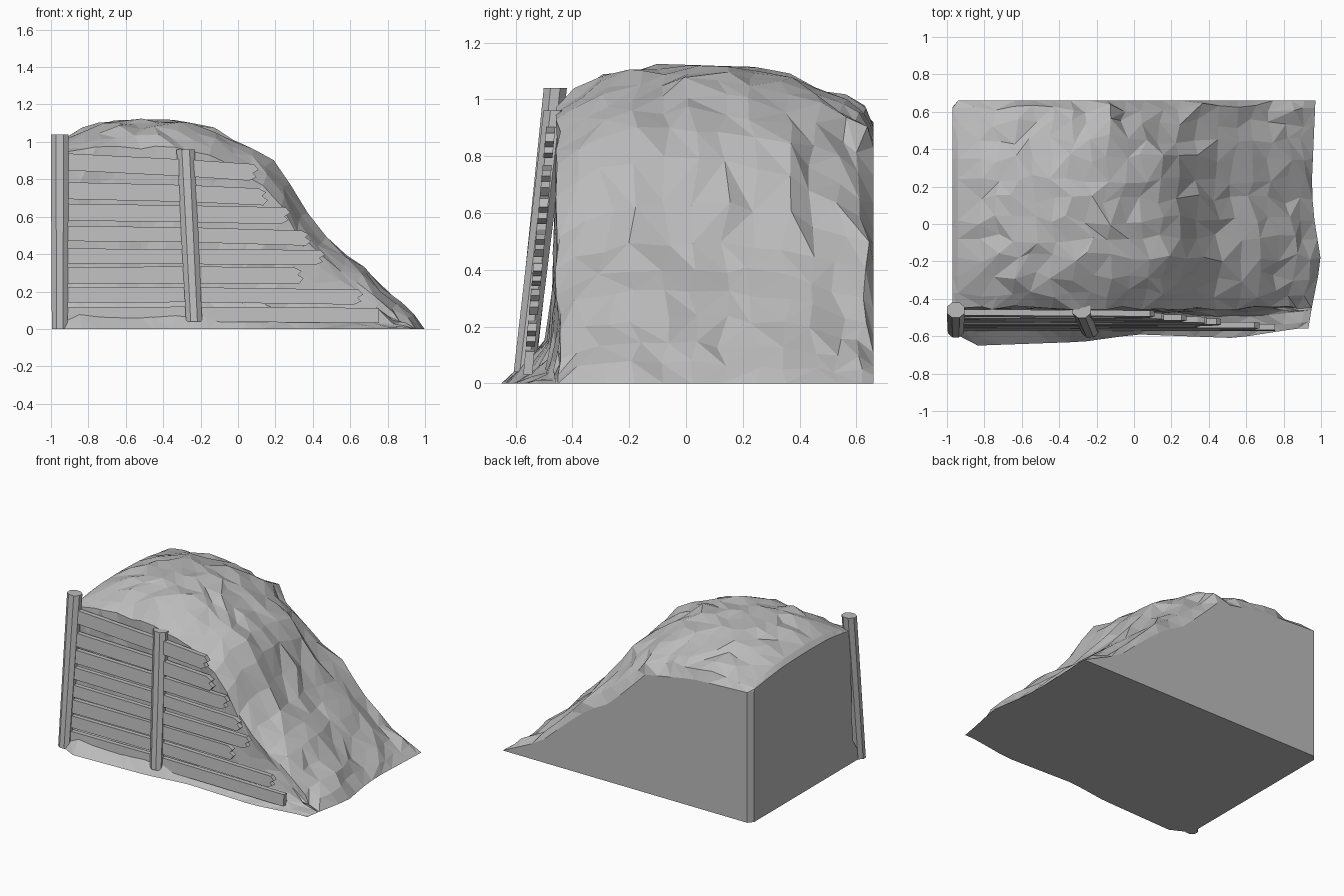
import bpy
import bmesh
import math
import random
from mathutils import Vector

random.seed(4)
if "Cube" in bpy.data.objects:
    bpy.data.objects.remove(bpy.data.objects["Cube"])

grey = bpy.data.materials.new("plain grey")
grey.use_nodes = True
grey.diffuse_color = (0.5, 0.5, 0.5, 1)
grey.node_tree.nodes["Principled BSDF"].inputs["Base Color"].default_value = (0.5, 0.5, 0.5, 1)


def finish(bm, name):
    bmesh.ops.recalc_face_normals(bm, faces=bm.faces)
    mesh = bpy.data.meshes.new(name)
    bm.to_mesh(mesh)
    bm.free()
    mesh.materials.append(grey)
    obj = bpy.data.objects.new(name, mesh)
    bpy.context.collection.objects.link(obj)
    return obj


def interp(points, x):
    """Piecewise linear curve."""
    if x <= points[0][0]:
        return points[0][1]
    for (x0, y0), (x1, y1) in zip(points, points[1:]):
        if x <= x1:
            return y0 + (y1 - y0) * (x - x0) / (x1 - x0)
    return points[-1][1]


# Earth bank: height curves along x for the crest, front lip and back cut
CREST = [(-0.97, 0.98), (-0.94, 1.01), (-0.8, 1.08), (-0.63, 1.12), (-0.4, 1.12), (-0.18, 1.09),
         (0, 1.0), (0.14, 0.93), (0.3, 0.76), (0.4, 0.58), (0.5, 0.46), (0.68, 0.32), (0.95, 0.06), (1, 0)]
LIP = [(-0.97, 0.94), (-0.6, 0.98), (-0.2, 0.95), (0.1, 0.82), (0.27, 0.66), (0.4, 0.47),
       (0.5, 0.37), (0.7, 0.23), (0.88, 0.08), (1, 0)]
BACK = [(-0.97, 0.92), (-0.5, 0.9), (-0.12, 0.83), (-0.02, 0.72), (0.16, 0.55), (0.33, 0.46),
        (0.5, 0.32), (0.7, 0.14), (1, 0)]
TOE = [(-0.97, -0.58), (-0.83, -0.65), (-0.25, -0.63), (0.05, -0.59), (0.6, -0.61), (0.93, -0.56)]
END = [(-0.57, 0.93), (-0.45, 0.95), (-0.2, 1.0), (0.05, 0.96), (0.2, 0.95), (0.66, 0.97)]
SHAPE = [(-0.45, 0), (-0.35, 0.5), (-0.2, 0.93), (0, 1), (0.2, 0.95), (0.34, 0.85),
         (0.5, 0.55), (0.62, 0.3), (0.66, 0)]
LEFT, REAR = -0.97, 0.66
columns = [LEFT, -0.94] + [-0.83 + 0.1 * i for i in range(18)] + [0.94, 1.0]
rises = [0, 0.07, 0.16, 0.35, 0.6, 0.82]
depths = [-0.45, -0.37, -0.28, -0.18, -0.08, 0.02, 0.13, 0.24, 0.35, 0.45, 0.54, 0.62, REAR]


def jitter(amount):
    return random.uniform(-amount, amount)


bm = bmesh.new()
grid = []
for ci, x in enumerate(columns):
    edge = ci in (0, len(columns) - 1)
    lip, crest, back = interp(LIP, x), interp(CREST, x), interp(BACK, x)
    section = []
    for rise in rises:
        # steep front with a flared toe
        flare = max(0, 1 - rise / 0.2) ** 1.3
        section.append((-0.47 + 0.02 * rise + (interp(TOE, x) + 0.47) * flare, lip * rise))
    for y in depths:
        base = lip if y < 0 else back
        section.append((y, base + (crest - base) * interp(SHAPE, y)))
    row = []
    for ri, (y, z) in enumerate(section):
        on_rim = ri in (0, len(section) - 1)
        if ci == 0 and y > 0.6:
            y = min(y, 0.625)
        px = LEFT + (interp(END, y) - LEFT) * (x - LEFT) / (1 - LEFT)
        if not edge and not on_rim and ci > 1:
            px += jitter(0.025)
            y = min(y + jitter(0.012 if ri < 7 else 0.028), REAR - 0.01)
            z = max(z + jitter(0.014), 0.01)
        row.append(bm.verts.new((px, y, z)))
    grid.append(row)

for a, b in zip(grid, grid[1:]):
    for i in range(len(a) - 1):
        quad = [a[i], b[i], b[i + 1], a[i + 1]]
        k = random.randint(0, 1)
        bm.faces.new((quad[k], quad[k + 1], quad[k + 2]))
        bm.faces.new((quad[k], quad[k + 2], quad[(k + 3) % 4]))

# Flat cut sides, chamfered rear corner and underside
c1 = bm.verts.new((grid[0][-1].co.x, grid[0][-1].co.y, 0))
c2 = bm.verts.new((grid[1][-1].co.x, REAR, 0))
bm.faces.new(grid[0] + [c1])
bm.faces.new([grid[0][-1], grid[1][-1], c2, c1])
bm.faces.new([row[-1] for row in grid[1:]] + [c2])
bm.faces.new([row[0] for row in grid] + grid[-1][1:] + [c2, c1])
bmesh.ops.remove_doubles(bm, verts=bm.verts, dist=0.0005)
finish(bm, "earth_bank")


# Leaning eight-sided posts
def post(name, bottom, top, radius):
    bottom, top = Vector(bottom), Vector(top)
    bm = bmesh.new()
    bmesh.ops.create_cone(bm, cap_ends=True, segments=8, radius1=radius * 0.88, radius2=radius,
                          depth=1)
    for v in bm.verts:
        spin = math.atan2(v.co.y, v.co.x) + math.pi / 8
        r = math.hypot(v.co.x, v.co.y)
        centre = bottom.lerp(top, v.co.z + 0.5)
        v.co = centre + Vector((r * math.cos(spin), r * math.sin(spin) * 0.85, 0))
    finish(bm, name)


post("left_post", (-0.953, -0.57, 0), (-0.953, -0.46, 1.04), 0.052)
post("middle_post", (-0.235, -0.57, 0.04), (-0.28, -0.46, 0.96), 0.053)


# Broken boards: left height, right height, board width, broken end
def lean(z):
    return -0.56 + 0.093 * z


boards = [(0.895, 0.835, 0.09, 0.11), (0.74, 0.705, 0.09, 0.16), (0.625, 0.605, 0.09, 0.28),
          (0.51, 0.485, 0.08, 0.39), (0.39, 0.382, 0.08, 0.465), (0.285, 0.285, 0.09, 0.35),
          (0.18, 0.17, 0.08, 0.67), (0.075, 0.072, 0.08, 0.755)]
for n, (zl, zr, width, end) in enumerate(boards):
    h = width / 2
    if n == len(boards) - 1:
        tip = [(end, -h), (end, h)]
    else:
        tip = [(end - 0.05, -h), (end - 0.01, -h * 0.55), (end - 0.03, -h * 0.1),
               (end, h * 0.35), (end - 0.025, h)]
        if n % 2:
            tip = [(x, -z) for x, z in reversed(tip)]
    # slight kink at the middle post
    kink = jitter(0.008)
    outline = [(-0.95, -h)] + [(-0.28, kink - h)] + tip + [(-0.28, kink + h), (-0.95, h)]
    bm = bmesh.new()
    sides = []
    for dy in (-0.016, 0.016):
        ring = []
        for x, z in outline:
            zz = zl + (zr - zl) * (x + 0.95) / (end + 0.95) + z
            ring.append(bm.verts.new((x, lean(zz) + dy, zz)))
        sides.append(ring)
        bm.faces.new(ring)
    count = len(outline)
    for i in range(count):
        j = (i + 1) % count
        bm.faces.new((sides[0][i], sides[0][j], sides[1][j], sides[1][i]))
    finish(bm, "board_%d" % (n + 1))
